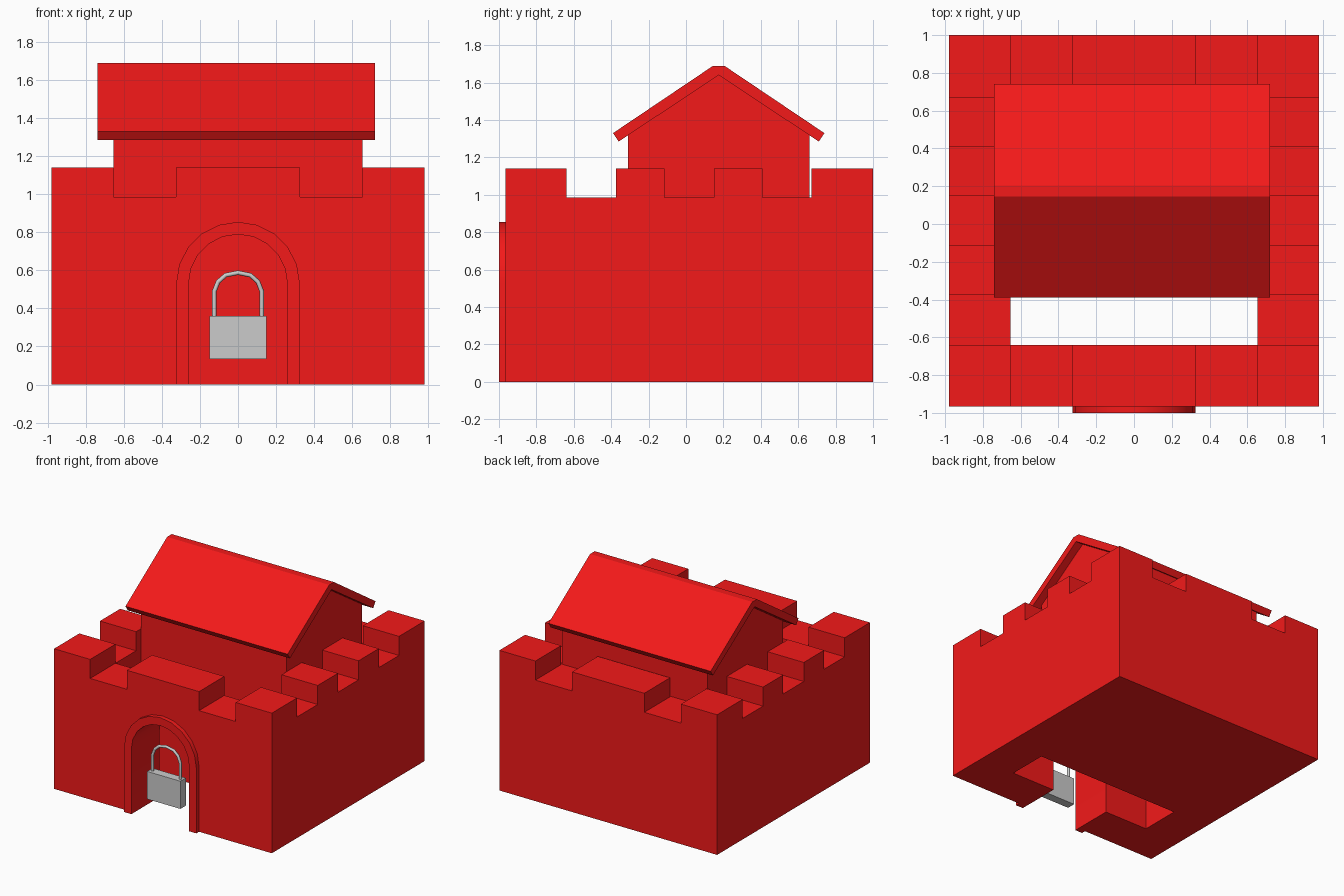
import bpy, bmesh, math

if "Cube" in bpy.data.objects:
    bpy.data.objects.remove(bpy.data.objects["Cube"])

red = bpy.data.materials.new("red_paint")
red.diffuse_color = (0.9, 0.01, 0.01, 1)
red.use_nodes = True
red.node_tree.nodes["Principled BSDF"].inputs["Base Color"].default_value = red.diffuse_color


def prism(name, pts, axis, lo, hi, mat=red):
    """Extrude a profile: axis 'y' takes (x, z) points, axis 'x' takes (y, z) points."""
    bm = bmesh.new()
    if axis == 'y':
        verts = [bm.verts.new((a, lo, b)) for a, b in pts]
        move = (0, hi - lo, 0)
    else:
        verts = [bm.verts.new((lo, a, b)) for a, b in pts]
        move = (hi - lo, 0, 0)
    face = bm.faces.new(verts)
    res = bmesh.ops.extrude_face_region(bm, geom=[face], use_keep_orig=True)
    new = [g for g in res['geom'] if isinstance(g, bmesh.types.BMVert)]
    bmesh.ops.translate(bm, verts=new, vec=move)
    bmesh.ops.recalc_face_normals(bm, faces=bm.faces[:])
    me = bpy.data.meshes.new(name)
    bm.to_mesh(me)
    bm.free()
    ob = bpy.data.objects.new(name, me)
    bpy.context.collection.objects.link(ob)
    if mat:
        me.materials.append(mat)
    bpy.ops.object.select_all(action='DESELECT')
    ob.select_set(True)
    bpy.context.view_layer.objects.active = ob
    bpy.ops.object.shade_smooth_by_angle(angle=math.radians(30))
    return ob


LOW, HIGH = 0.985, 1.14


def battlement(stops, start_high):
    """Crenellated top edge running along the stops, alternating in height."""
    pts, high = [], start_high
    for a, b in zip(stops, stops[1:]):
        z = HIGH if high else LOW
        pts += [(a, z), (b, z)]
        high = not high
    return pts


def arch(r, spring=0.53, n=10):
    """Door outline from left foot over the top to right foot."""
    curve = [(-r * math.cos(math.pi * i / n), spring + r * math.sin(math.pi * i / n))
             for i in range(n + 1)]
    return [(-r, 0)] + curve + [(r, 0)]


# Front wall with doorway, and back wall
xs = [-0.98, -0.655, -0.325, 0.325, 0.655, 0.98]
top = battlement(xs, True)
prism("front_wall", [(-0.98, 0)] + top + [(0.98, 0)] + arch(0.26)[::-1],
      'y', -0.965, -0.64)
prism("back_wall", [(-0.98, 0)] + top + [(0.98, 0)], 'y', 0.67, 1.0)

# Side walls
ys = [-0.64, -0.375, -0.115, 0.15, 0.41, 0.67]
side = [(-0.64, 0)] + battlement(ys, False) + [(0.67, 0)]
prism("right_wall", side, 'x', 0.655, 0.98)
prism("left_wall", side, 'x', -0.98, -0.655)

# Raised door surround
prism("door_surround", arch(0.325) + arch(0.26)[::-1], 'y', -1.0, -0.965)

# Gabled keep behind the courtyard
prism("keep", [(-0.31, 0), (-0.31, 1.325), (0.175, 1.645), (0.66, 1.325), (0.66, LOW),
               (0.67, LOW), (0.67, 0)], 'x', -0.655, 0.655)

# Roof slabs
prism("roof", [(-0.39, 1.33), (0.145, 1.69), (0.205, 1.69), (0.74, 1.33), (0.71, 1.285),
               (0.175, 1.64), (-0.36, 1.285)], 'x', -0.74, 0.72)

# Padlock body
prism("lock_body", [(-0.15, 0.135), (-0.15, 0.36), (0.15, 0.36), (0.15, 0.135)],
      'y', -0.955, -0.885, None)

# Padlock shackle
path = [(-0.125, 0.34), (-0.125, 0.49), (-0.105, 0.54), (-0.065, 0.575), (0, 0.588),
        (0.065, 0.575), (0.105, 0.54), (0.125, 0.49), (0.125, 0.34)]
cu = bpy.data.curves.new("lock_shackle", 'CURVE')
cu.dimensions = '3D'
cu.bevel_depth = 0.012
cu.bevel_resolution = 1
sp = cu.splines.new('POLY')
sp.points.add(len(path) - 1)
for p, (x, z) in zip(sp.points, path):
    p.co = (x, -0.92, z, 1)
bpy.context.collection.objects.link(bpy.data.objects.new("lock_shackle", cu))
